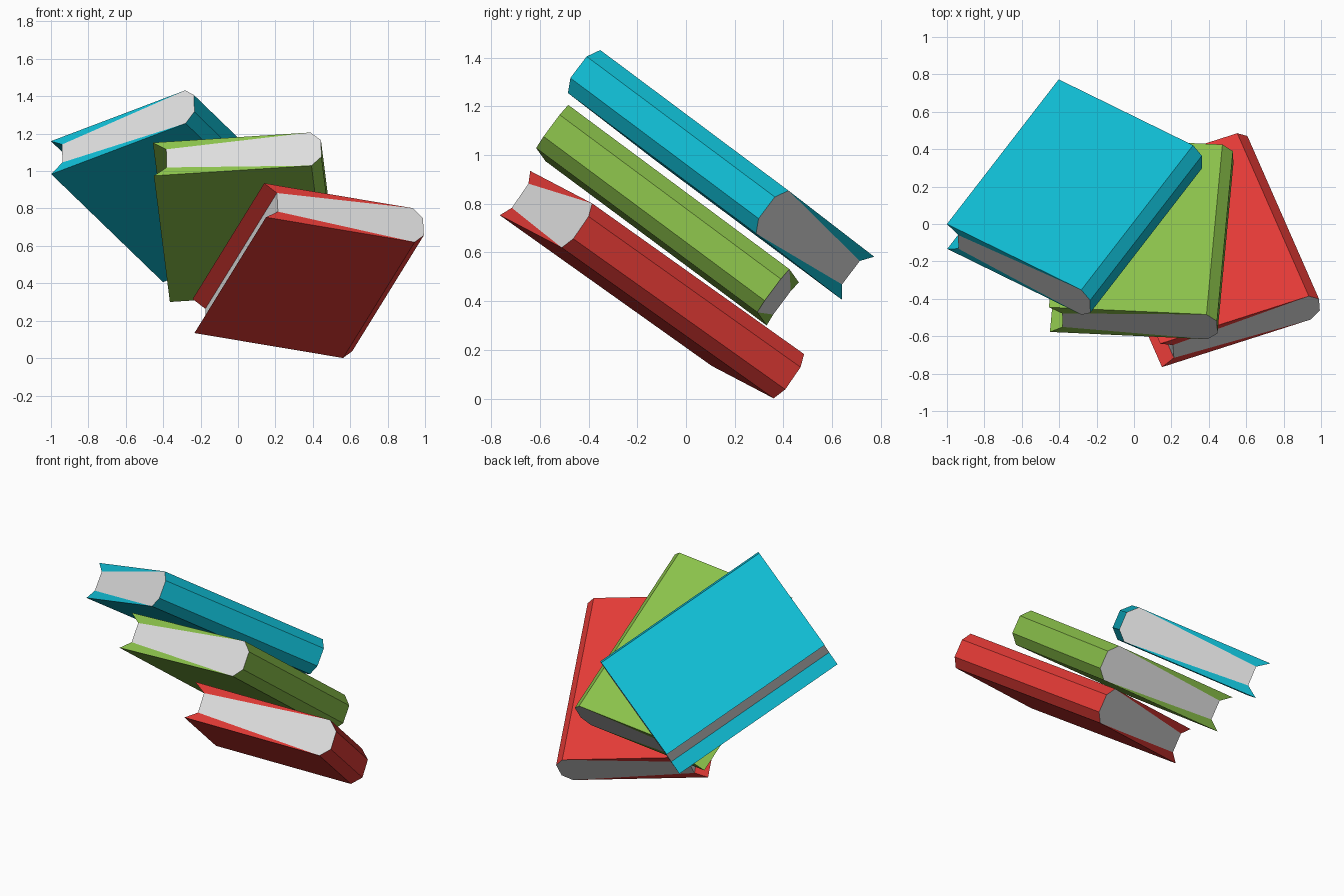
import bpy
import bmesh
from mathutils import Vector

cube = bpy.data.objects.get("Cube")
if cube:
    bpy.data.objects.remove(cube, do_unlink=True)


def make_material(name, colour):
    mat = bpy.data.materials.new(name)
    mat.use_nodes = True
    mat.diffuse_color = (*colour, 1)
    mat.node_tree.nodes["Principled BSDF"].inputs["Base Color"].default_value = (*colour, 1)
    return mat


paper = make_material("paper white", (0.74, 0.74, 0.74))
red = make_material("cover red", (0.77, 0.043, 0.037))
green = make_material("cover green", (0.26, 0.54, 0.07))
cyan = make_material("cover cyan", (0.005, 0.5, 0.645))

# Shared book proportions
HEIGHT, WIDTH, THICK = 1.135, 0.845, 0.221
BEVEL = 0.055     # bevel of the spine
RECESS = 0.07     # depth of the page edge behind the cover edge
BOARD = 0.05      # cover thickness at the fore edge

# Cross-section (across, down): top fore edge, spine, bottom fore edge, pages
PROFILE = [
    (0, 0), (WIDTH, 0), (WIDTH + BEVEL, BEVEL), (WIDTH + BEVEL, THICK - BEVEL),
    (WIDTH, THICK), (0, THICK), (RECESS, THICK - BOARD), (RECESS, BOARD),
]
PAGE_SIDE = 6
PAGE_END = (1, 2, 3, 4, 6, 7)
COVER_ENDS = ((0, 1, 7), (4, 5, 6))


def make_book(name, corner, across, along, cover):
    """Prism from the top fore corner, along the spine direction."""
    corner = Vector(corner)
    along = Vector(along).normalized()
    up = Vector(across).cross(along).normalized()
    across = along.cross(up)

    bm = bmesh.new()
    rings = [[bm.verts.new(corner + across * a - up * d + along * h) for a, d in PROFILE]
             for h in (0, HEIGHT)]

    # Cover boards, spine and fore edge of the pages
    count = len(PROFILE)
    for i in range(count):
        j = (i + 1) % count
        face = bm.faces.new((rings[0][i], rings[0][j], rings[1][j], rings[1][i]))
        face.material_index = int(i == PAGE_SIDE)

    # Page block and cover board ends
    for ring in rings:
        bm.faces.new([ring[i] for i in PAGE_END]).material_index = 1
        for triangle in COVER_ENDS:
            bm.faces.new([ring[i] for i in triangle])

    bmesh.ops.recalc_face_normals(bm, faces=bm.faces)
    mesh = bpy.data.meshes.new(name)
    bm.to_mesh(mesh)
    bm.free()
    mesh.materials.append(cover)
    mesh.materials.append(paper)
    obj = bpy.data.objects.new(name, mesh)
    bpy.context.collection.objects.link(obj)


make_book("bottom_book", (0.14, -0.64, 0.935), (0.8, 0.25, -0.13), (-0.38, 0.865, -0.615), red)
make_book("middle_book", (-0.455, -0.445, 1.152), (0.835, -0.04, 0.055), (0.085, 0.905, -0.672), green)
make_book("top_book", (-1.0, 0.0, 1.16), (0.72, -0.35, 0.27), (0.595, 0.77, -0.575), cyan)
